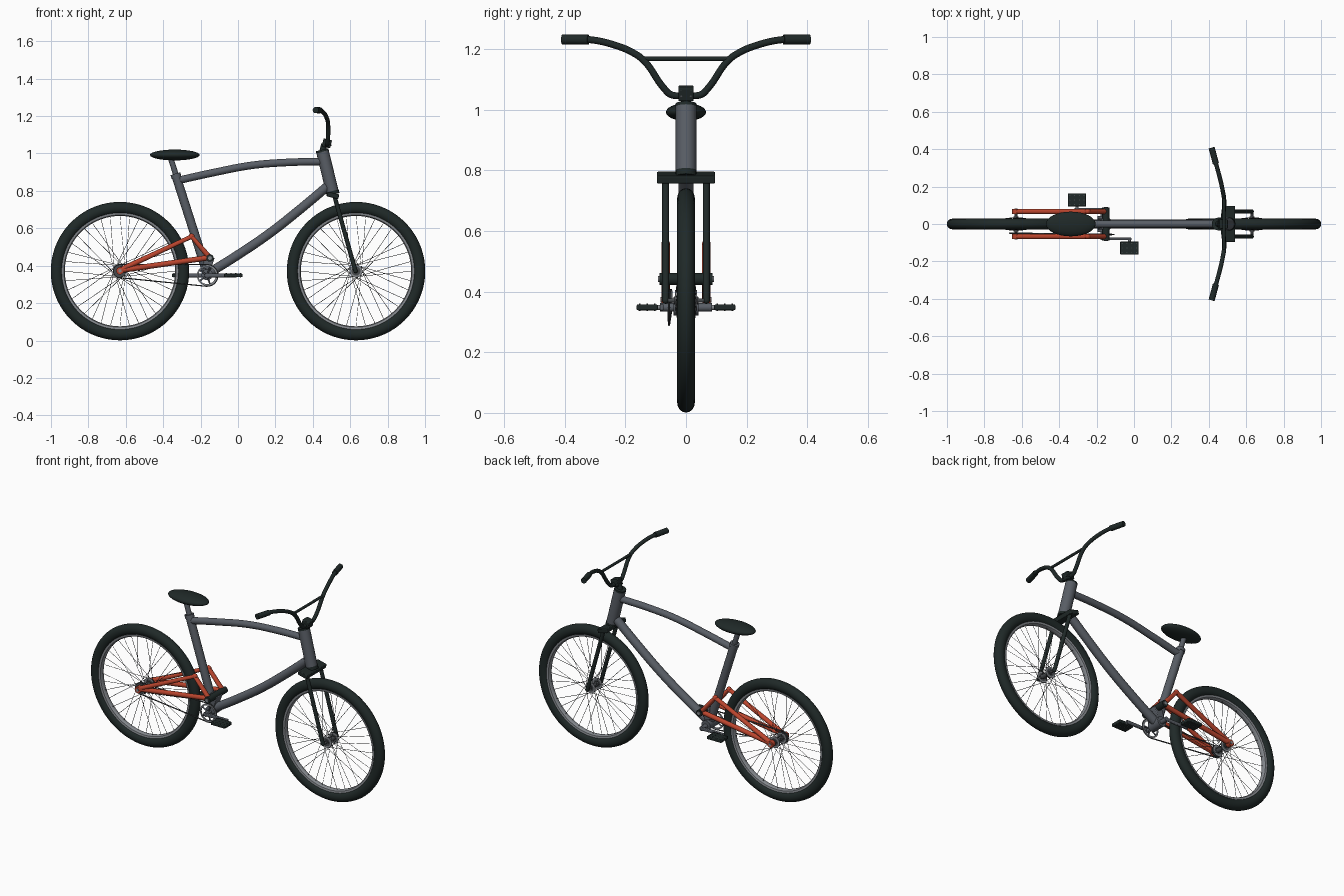
import bpy, math
from math import sin, cos, pi, radians
from mathutils import Vector

if "Cube" in bpy.data.objects:
    bpy.data.objects.remove(bpy.data.objects["Cube"])


def material(name, colour):
    m = bpy.data.materials.new(name)
    m.use_nodes = True
    m.diffuse_color = (*colour, 1)
    m.node_tree.nodes["Principled BSDF"].inputs["Base Color"].default_value = (*colour, 1)
    return m


BLACK = material("rubber black", (0.014, 0.022, 0.021))
GREY = material("frame grey", (0.1, 0.112, 0.132))
ORANGE = material("swingarm orange", (0.5, 0.06, 0.027))
STEEL = material("steel", (0.24, 0.255, 0.275))
SPOKE = material("spoke grey", (0.06, 0.066, 0.072))


def finish(obj, name, mat):
    obj.name = name
    obj.data.materials.clear()
    obj.data.materials.append(mat)
    bpy.ops.object.select_all(action='DESELECT')
    obj.select_set(True)
    bpy.context.view_layer.objects.active = obj
    if obj.type == 'CURVE':
        bpy.ops.object.convert(target='MESH')
        obj = bpy.context.object
    bpy.ops.object.shade_smooth_by_angle(angle=radians(40))
    return obj


def tubes(name, paths, r, mat, bend=False, closed=False, res=4):
    """Round tubes along one or more paths of (x, y, z) points."""
    cu = bpy.data.curves.new(name, 'CURVE')
    cu.dimensions = '3D'
    cu.bevel_depth = r
    cu.bevel_resolution = res
    cu.use_fill_caps = True
    for path in paths:
        s = cu.splines.new('BEZIER' if bend else 'POLY')
        pts = s.bezier_points if bend else s.points
        pts.add(len(path) - 1)
        for p, co in zip(pts, path):
            if bend:
                p.co = co
                p.handle_left_type = p.handle_right_type = 'AUTO'
            else:
                p.co = (*co, 1)
        s.use_cyclic_u = closed
    obj = bpy.data.objects.new(name, cu)
    bpy.context.collection.objects.link(obj)
    return finish(obj, name, mat)


def tube(name, a, b, r, mat):
    return tubes(name, [[a, b]], r, mat, res=6)


def box(name, loc, size, mat, tilt=0):
    bpy.ops.mesh.primitive_cube_add(size=1, location=loc, rotation=(0, tilt, 0))
    o = bpy.context.object
    o.scale = size
    bpy.ops.object.transform_apply(location=False, rotation=False, scale=True)
    m = o.modifiers.new("Bevel", 'BEVEL')
    m.width, m.segments = 0.004, 2
    return finish(o, name, mat)


def ball(name, loc, size, mat):
    bpy.ops.mesh.primitive_uv_sphere_add(segments=32, ring_count=16, location=loc)
    bpy.context.object.scale = size
    return finish(bpy.context.object, name, mat)


def lathe(name, profile, centre, mat, steps=72):
    """Closed (radius, y) profile revolved round the wheel axis."""
    n = len(profile)
    verts = [(centre[0] + r * cos(t), centre[1] + y, centre[2] + r * sin(t))
             for t in (2 * pi * i / steps for i in range(steps)) for r, y in profile]
    faces = [(i * n + j, i * n + (j + 1) % n,
              (i + 1) % steps * n + (j + 1) % n, (i + 1) % steps * n + j)
             for i in range(steps) for j in range(n)]
    me = bpy.data.meshes.new(name)
    me.from_pydata(verts, [], faces)
    obj = bpy.data.objects.new(name, me)
    bpy.context.collection.objects.link(obj)
    return finish(obj, name, mat)


def ring(name, centre, inner, outer, half, mat):
    lathe(name, [(inner, -half), (inner, half), (outer, half), (outer, -half)], centre, mat, 36)


WHEEL_Z = 0.371
REAR, FRONT = -0.631, 0.631

# Wheels: tyre, rim, crossed spokes and hub
for side, wx in (("rear", REAR), ("front", FRONT)):
    c = (wx, 0, WHEEL_Z)
    tyre = [(0.338 + 0.032 * cos(a), 0.029 * sin(a)) for a in (2 * pi * k / 16 for k in range(16))]
    lathe(side + "_tyre", tyre, c, BLACK)
    lathe(side + "_rim", [(0.312, -0.018), (0.3, -0.016), (0.295, -0.008),
                          (0.295, 0.008), (0.3, 0.016), (0.312, 0.018)], c, STEEL)
    spokes = []
    for k in range(36):
        a = 2 * pi * k / 36
        h = a + radians(75) * (1 if k // 2 % 2 else -1)
        y = 0.034 if k % 2 else -0.034
        spokes.append([(wx + 0.03 * cos(h), y, WHEEL_Z + 0.03 * sin(h)),
                       (wx + 0.297 * cos(a), y * 0.1, WHEEL_Z + 0.297 * sin(a))])
    tubes(side + "_spokes", spokes, 0.0013, SPOKE, res=0)
    tube(side + "_hub", (wx, -0.04, WHEEL_Z), (wx, 0.04, WHEEL_Z), 0.013, SPOKE)
    tube(side + "_axle", (wx, -0.07, WHEEL_Z), (wx, 0.07, WHEEL_Z), 0.007, SPOKE)
    for s in (-1, 1):
        ring(side + "_hub_flange", (wx, s * 0.034, WHEEL_Z), 0.024, 0.034, 0.002, STEEL)
        ring(side + "_hub_disc", (wx, s * 0.034, WHEEL_Z), 0.01, 0.024, 0.0015, SPOKE)

# Main frame
tubes("top_tube", [[(-0.325, 0, 0.855), (-0.13, 0, 0.898), (0.07, 0, 0.936),
                    (0.26, 0, 0.952), (0.455, 0, 0.957)]], 0.02, GREY, bend=True, res=6)
tubes("down_tube", [[(-0.165, 0, 0.355), (0.0, 0, 0.458), (0.17, 0, 0.574),
                     (0.33, 0, 0.7), (0.485, 0, 0.83)]], 0.025, GREY, bend=True, res=6)
tube("seat_tube", (-0.333, 0, 0.885), (-0.165, 0, 0.36), 0.024, GREY)
tube("head_tube", (0.452, 0, 1.01), (0.504, 0, 0.797), 0.034, GREY)
tube("bottom_bracket", (-0.165, -0.042, 0.352), (-0.165, 0.042, 0.352), 0.03, GREY)
tube("seat_clamp", (-0.335, 0, 0.892), (-0.329, 0, 0.872), 0.027, GREY)

# Saddle and seat post
tube("seat_post", (-0.36, 0, 0.975), (-0.33, 0, 0.88), 0.015, GREY)
ball("saddle", (-0.338, 0, 0.992), (0.133, 0.066, 0.029), BLACK)

# Headset, fork crown and fork legs
tube("headset_top", (0.449, 0, 1.02), (0.452, 0, 1.008), 0.034, BLACK)
tube("headset_bottom", (0.504, 0, 0.799), (0.509, 0, 0.78), 0.035, BLACK)
box("fork_crown", (0.508, 0, 0.776), (0.064, 0.192, 0.026), BLACK, tilt=radians(14))
for s in (-1, 1):
    y = s * 0.067
    tube("fork_leg", (0.515, y, 0.775), (0.629, y, 0.368), 0.0115, BLACK)
    ball("fork_tip", (0.629, y, 0.371), (0.0115, 0.0115, 0.0115), BLACK)

# Stem and handlebar
tube("steerer", (0.45, 0, 1.005), (0.462, 0, 1.05), 0.017, BLACK)
box("stem", (0.475, 0, 1.054), (0.046, 0.05, 0.044), BLACK, tilt=radians(14))
half = [(0.477, 0.05, 1.05), (0.48, 0.072, 1.07), (0.481, 0.14, 1.163),
        (0.475, 0.175, 1.188), (0.462, 0.235, 1.213), (0.44, 0.317, 1.231), (0.418, 0.4, 1.232)]
mirror = [(x, -y, z) for x, y, z in reversed(half)]
tubes("handlebar", [mirror + [(0.477, 0, 1.048)] + half], 0.0115, BLACK, bend=True)
tube("handlebar_crossbar", (0.481, -0.143, 1.168), (0.481, 0.143, 1.168), 0.008, BLACK)
for s in (-1, 1):
    tube("grip", (0.438, s * 0.322, 1.231), (0.415, s * 0.408, 1.232), 0.0165, BLACK)
    for z in (1.043, 1.066):
        tube("stem_bolt", (0.49, s * 0.016, z), (0.501, s * 0.016, z), 0.004, SPOKE)

# Rear swingarm: a triangle of tubes on each side
for s in (-1, 1):
    y = s * 0.067
    axle, knee, pivot = (REAR - 0.006, y, 0.374), (-0.248, y, 0.556), (-0.152, y, 0.444)
    tubes("swingarm", [[axle, knee, pivot], [axle, pivot]], 0.0145, ORANGE)
    ball("swingarm_knee", knee, (0.016, 0.0145, 0.016), ORANGE)
    tube("swingarm_dropout", (REAR, s * 0.054, 0.373), (REAR, s * 0.08, 0.373), 0.02, ORANGE)
    tube("rear_axle_nut", (REAR, s * 0.07, 0.373), (REAR, s * 0.084, 0.373), 0.009, STEEL)
    tube("pivot_bolt", (-0.15, s * 0.08, 0.441), (-0.15, s * 0.092, 0.441), 0.01, STEEL)
tube("swingarm_pivot", (-0.15, -0.087, 0.441), (-0.15, 0.087, 0.441), 0.02, BLACK)
box("pivot_mount", (-0.16, 0, 0.415), (0.05, 0.06, 0.07), GREY, tilt=radians(18))

# Drivetrain: chainring, sprocket and chain on the right side
BB = Vector((-0.165, 0, 0.348))
ring("chainring", (BB.x, -0.056, BB.z), 0.046, 0.055, 0.0025, STEEL)
ring("rear_sprocket", (REAR, -0.048, WHEEL_Z), 0.008, 0.033, 0.003, SPOKE)
arms = [[(BB.x, -0.056, BB.z), (BB.x + 0.048 * cos(a), -0.056, BB.z + 0.048 * sin(a))]
        for a in (2 * pi * k / 5 for k in range(5))]
tubes("chainring_spider", arms, 0.0045, GREY)
loop = [(BB.x + 0.058 * cos(a), -0.056, BB.z + 0.058 * sin(a))
        for a in (radians(-95 + 15 * k) for k in range(13))]
loop += [(REAR + 0.035 * cos(a), -0.049, WHEEL_Z + 0.035 * sin(a))
         for a in (radians(88 + 18 * k) for k in range(11))]
tubes("chain", [loop], 0.0035, SPOKE, closed=True, res=1)
tube("crank_axle", (BB.x, -0.085, BB.z), (BB.x, 0.085, BB.z), 0.014, GREY)

# Cranks and pedals, pointing forward on the right and back on the left
for s, side in ((-1, "right"), (1, "left")):
    px = BB.x - s * 0.14
    box(side + "_crank", (BB.x - s * 0.07, s * 0.08, BB.z), (0.165, 0.013, 0.02), GREY)
    tube(side + "_pedal_axle", (px, s * 0.075, BB.z), (px, s * 0.16, BB.z), 0.008, STEEL)
    box(side + "_pedal", (px, s * 0.128, BB.z), (0.098, 0.07, 0.019), BLACK)
    pins = [[(px + dx, s * 0.128 + dy, BB.z - 0.012), (px + dx, s * 0.128 + dy, BB.z + 0.012)]
            for dx in (-0.038, -0.013, 0.013, 0.038) for dy in (-0.025, 0, 0.025)]
    tubes(side + "_pedal_pins", pins, 0.003, SPOKE, res=1)
